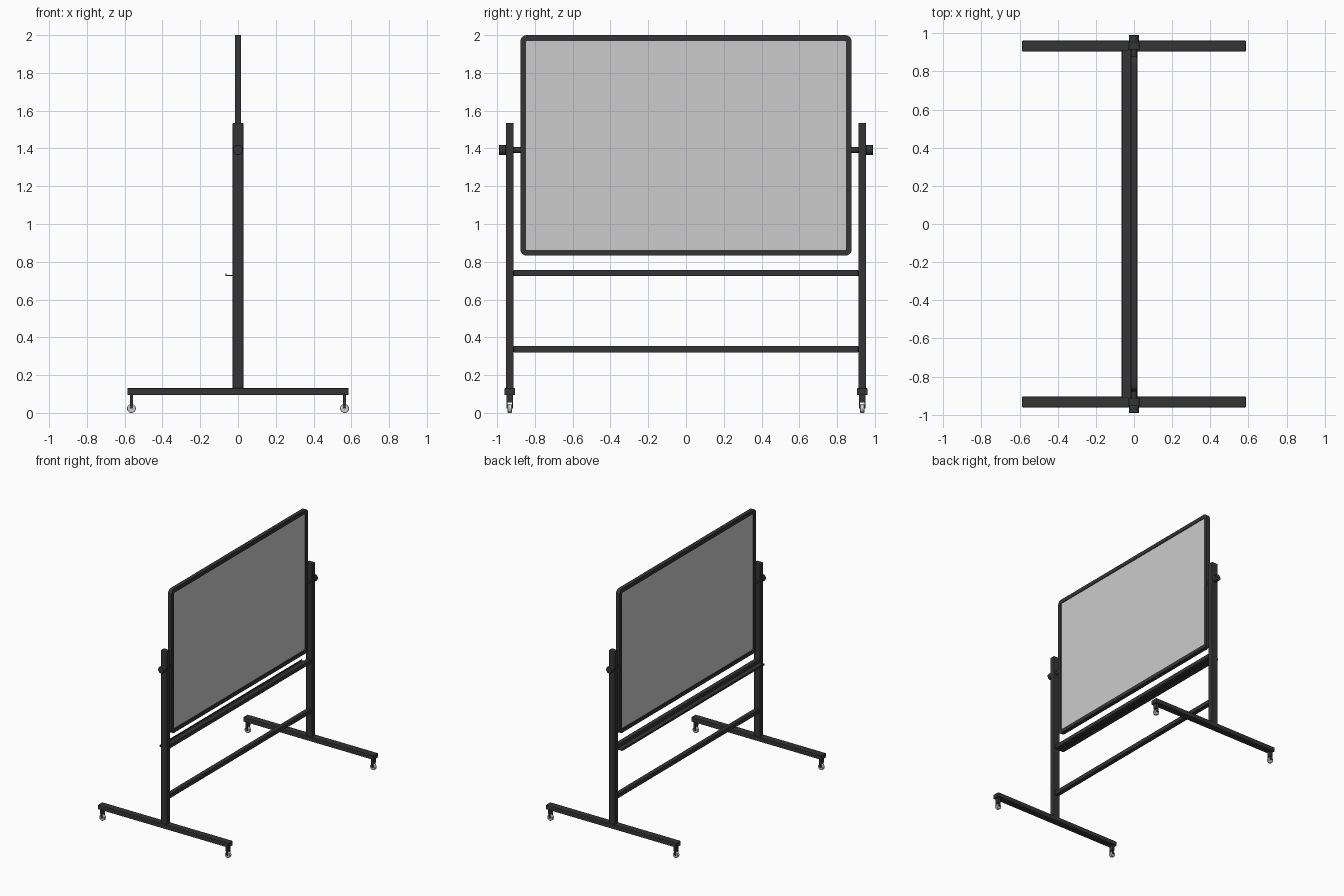
import bpy, bmesh, math
from mathutils import Matrix

if "Cube" in bpy.data.objects:
    bpy.data.objects.remove(bpy.data.objects["Cube"])

dark = bpy.data.materials.new("dark_metal")
dark.diffuse_color = (0.035, 0.035, 0.035, 1)
dark.use_nodes = True
dark.node_tree.nodes["Principled BSDF"].inputs["Base Color"].default_value = dark.diffuse_color


def finish(name, bm, mat=dark, bevel=0, smooth=False):
    bmesh.ops.recalc_face_normals(bm, faces=bm.faces)
    me = bpy.data.meshes.new(name)
    bm.to_mesh(me)
    bm.free()
    ob = bpy.data.objects.new(name, me)
    bpy.context.collection.objects.link(ob)
    if mat:
        me.materials.append(mat)
    if bevel:
        mod = ob.modifiers.new("bevel", 'BEVEL')
        mod.width, mod.segments = bevel, 2
    if smooth:
        bpy.ops.object.select_all(action='DESELECT')
        ob.select_set(True)
        bpy.context.view_layer.objects.active = ob
        bpy.ops.object.shade_smooth_by_angle(angle=math.radians(35))
    return ob


def box(name, x, y, z, mat=dark, bevel=0):
    bm = bmesh.new()
    bmesh.ops.create_cube(bm, size=1)
    for v in bm.verts:
        for i, (a, b) in enumerate((x, y, z)):
            v.co[i] = (a + b) / 2 + v.co[i] * (b - a)
    return finish(name, bm, mat, bevel)


def cyl_y(name, x, z, y0, y1, r, mat=dark, seg=24, bevel=0):
    bm = bmesh.new()
    m = Matrix.Translation((x, (y0 + y1) / 2, z)) @ Matrix.Rotation(math.pi / 2, 4, 'X')
    bmesh.ops.create_cone(bm, cap_ends=True, segments=seg, radius1=r, radius2=r,
                          depth=abs(y1 - y0), matrix=m)
    ob = finish(name, bm, mat, 0, True)
    if bevel:
        mod = ob.modifiers.new("bevel", 'BEVEL')
        mod.width, mod.segments = bevel, 2
    return ob


def rounded_rect(hy, z0, z1, r, n=6):
    pts = []
    for cy, cz, a0 in ((hy - r, z1 - r, 0), (-hy + r, z1 - r, 90),
                       (-hy + r, z0 + r, 180), (hy - r, z0 + r, 270)):
        for i in range(n + 1):
            a = math.radians(a0 + 90 * i / n)
            pts.append((cy + r * math.cos(a), cz + r * math.sin(a)))
    return pts


# board frame: rounded outer outline, nearly square inner opening
bm = bmesh.new()
outer = rounded_rect(0.877, 0.832, 2.0, 0.035)
inner = rounded_rect(0.846, 0.863, 1.969, 0.004)
rings = [[bm.verts.new((x, y, z)) for y, z in loop]
         for loop, x in ((outer, 0.016), (outer, -0.016), (inner, -0.016), (inner, 0.016))]
n = len(outer)
for k in range(4):
    a, b = rings[k], rings[(k + 1) % 4]
    for i in range(n):
        j = (i + 1) % n
        bm.faces.new((a[i], a[j], b[j], b[i]))
finish("board_frame", bm, smooth=True)

# writing surface
box("board_panel", (-0.010, 0.010), (-0.848, 0.848), (0.861, 1.971), None)

# crossbars
box("lower_crossbar", (-0.018, 0.018), (-0.912, 0.912), (0.320, 0.354), bevel=0.003)
box("upper_crossbar", (-0.018, 0.018), (-0.912, 0.912), (0.725, 0.757), bevel=0.003)

# pen tray: shallow lipped profile run along y
profile = [(-0.018, 0.724), (-0.066, 0.724), (-0.066, 0.738), (-0.061, 0.738),
           (-0.061, 0.730), (-0.018, 0.730)]
bm = bmesh.new()
face = bm.faces.new([bm.verts.new((x, -0.912, z)) for x, z in profile])
ext = bmesh.ops.extrude_face_region(bm, geom=[face])
bmesh.ops.translate(bm, vec=(0, 1.824, 0),
                    verts=[v for v in ext['geom'] if isinstance(v, bmesh.types.BMVert)])
finish("pen_tray", bm)

for s, side in ((-1, "left"), (1, "right")):
    c = s * 0.933

    def span(h):
        return (c - h, c + h)

    # upright, foot and pivot hardware
    box(f"{side}_post", (-0.028, 0.028), span(0.021), (0.125, 1.535), bevel=0.004)
    box(f"{side}_foot", (-0.586, 0.586), span(0.028), (0.095, 0.131), bevel=0.003)
    cyl_y(f"{side}_pivot_rod", 0, 1.392, s * 0.870, s * 0.960, 0.015)
    cyl_y(f"{side}_pivot_knob", 0, 1.392, s * 0.953, s * 0.990, 0.027, bevel=0.003)

    # casters
    for t, end in ((-1, "front"), (1, "back")):
        x = t * 0.564
        tag = f"{side}_{end}_caster"
        box(tag + "_crown", (x - 0.009, x + 0.009), span(0.018), (0.055, 0.096))
        for f in (-1, 1):
            y = c + f * 0.015
            box(f"{tag}_fork_{'inner' if f * s < 0 else 'outer'}",
                (x - 0.008, x + 0.008), (y - 0.003, y + 0.003), (0.022, 0.057))
        cyl_y(tag + "_wheel", x, 0.0235, c - 0.011, c + 0.011, 0.0235, None, bevel=0.003)
